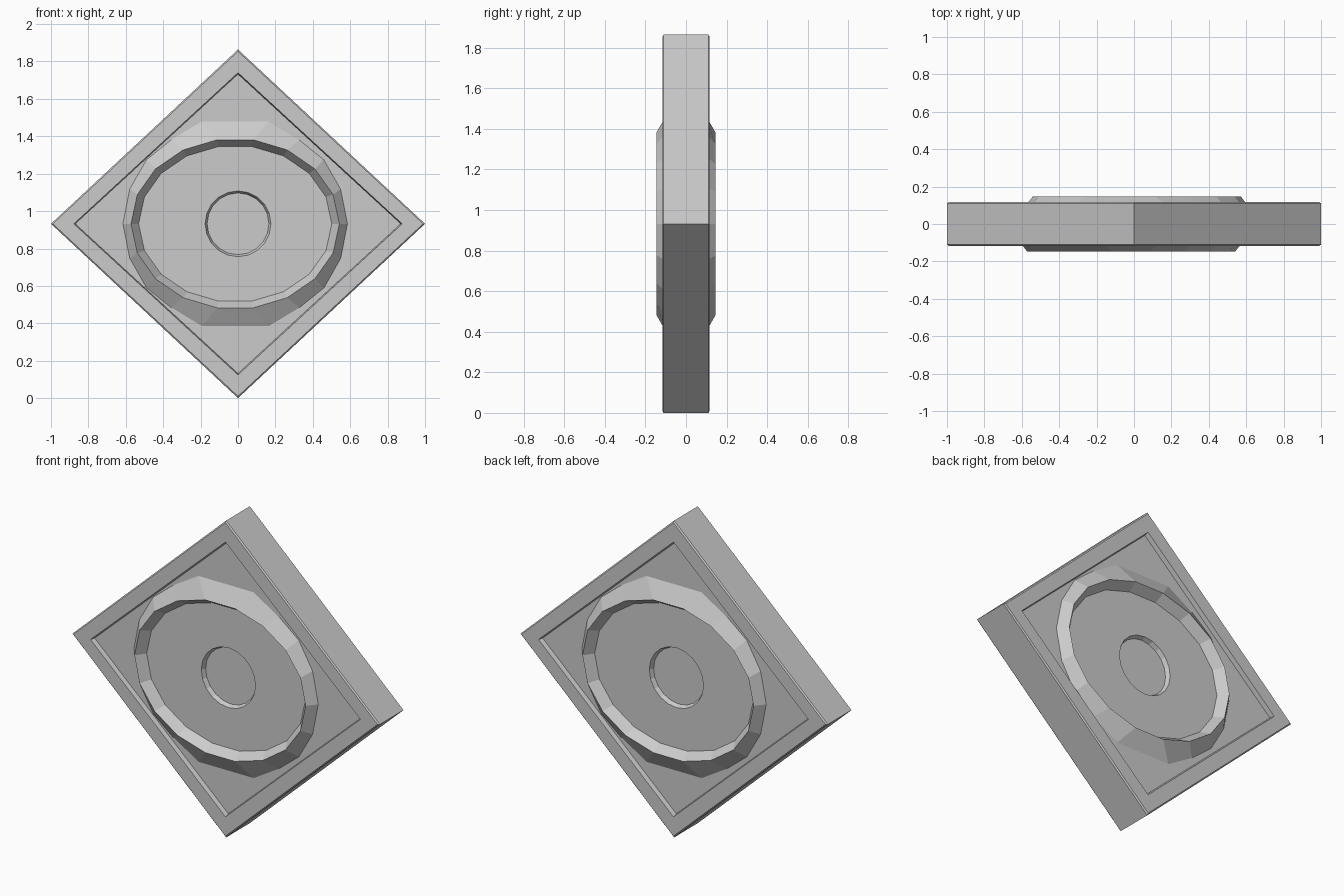
import bpy, bmesh
from math import cos, sin, pi

if "Cube" in bpy.data.objects:
    bpy.data.objects.remove(bpy.data.objects["Cube"])

CZ = 0.932  # height of the plate centre


def diamond(a, b, n=20):
    pts = []
    for i in range(n):
        t = 2 * pi * i / n
        r = 1 / (abs(cos(t)) / a + abs(sin(t)) / b)
        pts.append((r * cos(t), r * sin(t)))
    return pts


def oval(rx, rz, n):
    return [(rx * cos(2 * pi * i / n), rz * sin(2 * pi * i / n)) for i in range(n)]


def mirror_quarter(q):
    # first point lies on the x axis, the others are mirrored into all quadrants
    up = q + [(-x, z) for x, z in reversed(q)]
    return up + [(x, -z) for x, z in reversed(up[1:-1])]


def loft(name, loops, cx=0, cz=CZ, caps=False, turn=1):
    bm = bmesh.new()
    rings = [[bm.verts.new(((cx + x) * turn, y * turn, cz + z)) for x, z in pts]
             for pts, y in loops]
    for a, b in zip(rings, rings[1:]):
        for i in range(len(a)):
            j = (i + 1) % len(a)
            bm.faces.new((a[i], a[j], b[j], b[i]))
    if caps:
        bm.faces.new(rings[0])
        bm.faces.new(rings[-1])
    bmesh.ops.recalc_face_normals(bm, faces=bm.faces)
    me = bpy.data.meshes.new(name)
    bm.to_mesh(me)
    bm.free()
    ob = bpy.data.objects.new(name, me)
    bpy.context.collection.objects.link(ob)
    return ob


# Diamond plate: dimple, recessed panel, raised border, edge, same on the back
half = [
    (oval(0.165, 0.165, 20), -0.065),
    (oval(0.176, 0.176, 20), -0.09),
    (diamond(0.87, 0.80), -0.09),
    (diamond(0.878, 0.808), -0.117),
    (diamond(0.99, 0.922), -0.117),
    (diamond(1.0, 0.932), -0.11),
]
loft("diamond_plate", half + [(p, -y) for p, y in reversed(half)], caps=True)

# Raised ridge ring on each face; the back one is turned half around z
base = mirror_quarter([(0.602, 0), (0.565, 0.187), (0.475, 0.345), (0.345, 0.45), (0.18, 0.55)])
ridge = [
    (base, -0.088),
    (oval(0.557, 0.456, 18), -0.146),
    (oval(0.515, 0.418, 18), -0.088),
    (base, -0.088),
]
for name, turn in (("front_ring", 1), ("back_ring", -1)):
    loft(name, ridge, cx=-0.015, turn=turn)
